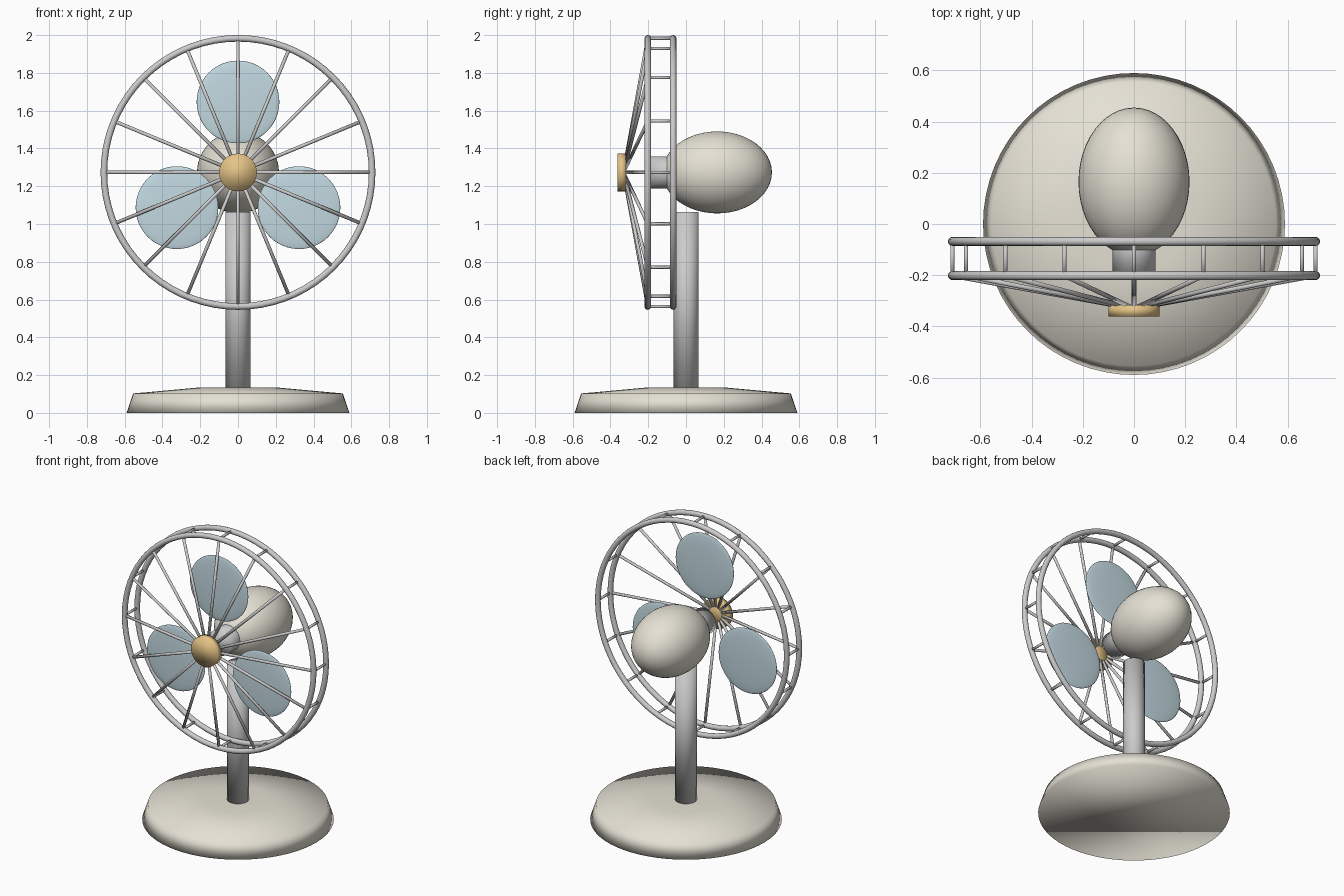
import bpy, bmesh, math
from mathutils import Vector

if "Cube" in bpy.data.objects:
    bpy.data.objects.remove(bpy.data.objects["Cube"])

HUB_Z = 1.273      # height of the fan axis
FRONT_Y, BACK_Y = -0.202, -0.068
RING_R = 0.71


def material(name, rgb):
    m = bpy.data.materials.new(name)
    m.diffuse_color = (*rgb, 1)
    m.use_nodes = True
    m.node_tree.nodes["Principled BSDF"].inputs["Base Color"].default_value = m.diffuse_color
    return m


cream = material("cream", (0.78, 0.75, 0.66))
blue = material("pale_blue", (0.55, 0.70, 0.76))
gold = material("gold", (0.78, 0.55, 0.24))


def finish(name, mat=None):
    ob = bpy.context.object
    ob.name = name
    if mat:
        ob.data.materials.append(mat)
    bpy.ops.object.shade_smooth()
    return ob


def rod(name, a, b, r, sides=32, mat=None):
    """Cylinder between two points."""
    a, b = Vector(a), Vector(b)
    d = b - a
    bpy.ops.mesh.primitive_cylinder_add(
        vertices=sides, radius=r, depth=d.length, location=(a + b) / 2,
        rotation=d.to_track_quat('Z', 'Y').to_euler())
    return finish(name, mat)


def ellipsoid(name, loc, size, mat):
    bpy.ops.mesh.primitive_uv_sphere_add(segments=48, ring_count=24, radius=1, location=loc)
    bpy.context.object.scale = size
    return finish(name, mat)


def polar(angle, r, y):
    """Point around the fan axis."""
    return (r * math.sin(angle), y, HUB_Z + r * math.cos(angle))


# Base: lathed profile with a flat bottom
N = 64
bm = bmesh.new()
rings = [[bm.verts.new((r * math.cos(2 * math.pi * i / N), r * math.sin(2 * math.pi * i / N), z))
          for i in range(N)] for r, z in [(0.59, 0), (0.555, 0.103), (0.2, 0.135)]]
for lo, hi in zip(rings, rings[1:]):
    for i in range(N):
        j = (i + 1) % N
        bm.faces.new((lo[i], lo[j], hi[j], hi[i]))
bm.faces.new(rings[0][::-1])
bm.faces.new(rings[-1])
mesh = bpy.data.meshes.new("base")
bm.to_mesh(mesh)
bm.free()
base = bpy.data.objects.new("base", mesh)
bpy.context.collection.objects.link(base)
bpy.context.view_layer.objects.active = base
base.select_set(True)
finish("base", cream)

# Pole, motor housing and shaft
rod("pole", (0, 0, 0.1), (0, 0, 1.063), 0.067)
ellipsoid("motor_housing", (0, 0.165, HUB_Z), (0.217, 0.29, 0.217), cream)
rod("shaft", (0, 0.0, HUB_Z), (0, -0.2, HUB_Z), 0.085)

# Three flat round blades
for k in range(3):
    ellipsoid(f"blade_{k + 1}", polar(k * math.tau / 3, 0.373, FRONT_Y),
              (0.219, 0.016, 0.219), blue)

# Front cap
rod("front_cap", (0, -0.362, HUB_Z), (0, -0.317, HUB_Z), 0.1, mat=gold)

# Guard rings
for name, y in (("front_ring", FRONT_Y), ("back_ring", BACK_Y)):
    bpy.ops.mesh.primitive_torus_add(
        major_segments=72, minor_segments=12, major_radius=RING_R, minor_radius=0.0175,
        location=(0, y, HUB_Z), rotation=(math.pi / 2, 0, 0))
    finish(name)

# Guard spokes and the cross bars joining the rings
for k in range(16):
    a = k * math.tau / 16
    rod(f"spoke_{k + 1}", polar(a, 0.05, -0.322), polar(a, RING_R, FRONT_Y), 0.0095, 10)
    rod(f"cross_bar_{k + 1}", polar(a, RING_R, FRONT_Y), polar(a, RING_R, BACK_Y), 0.0085, 10)
